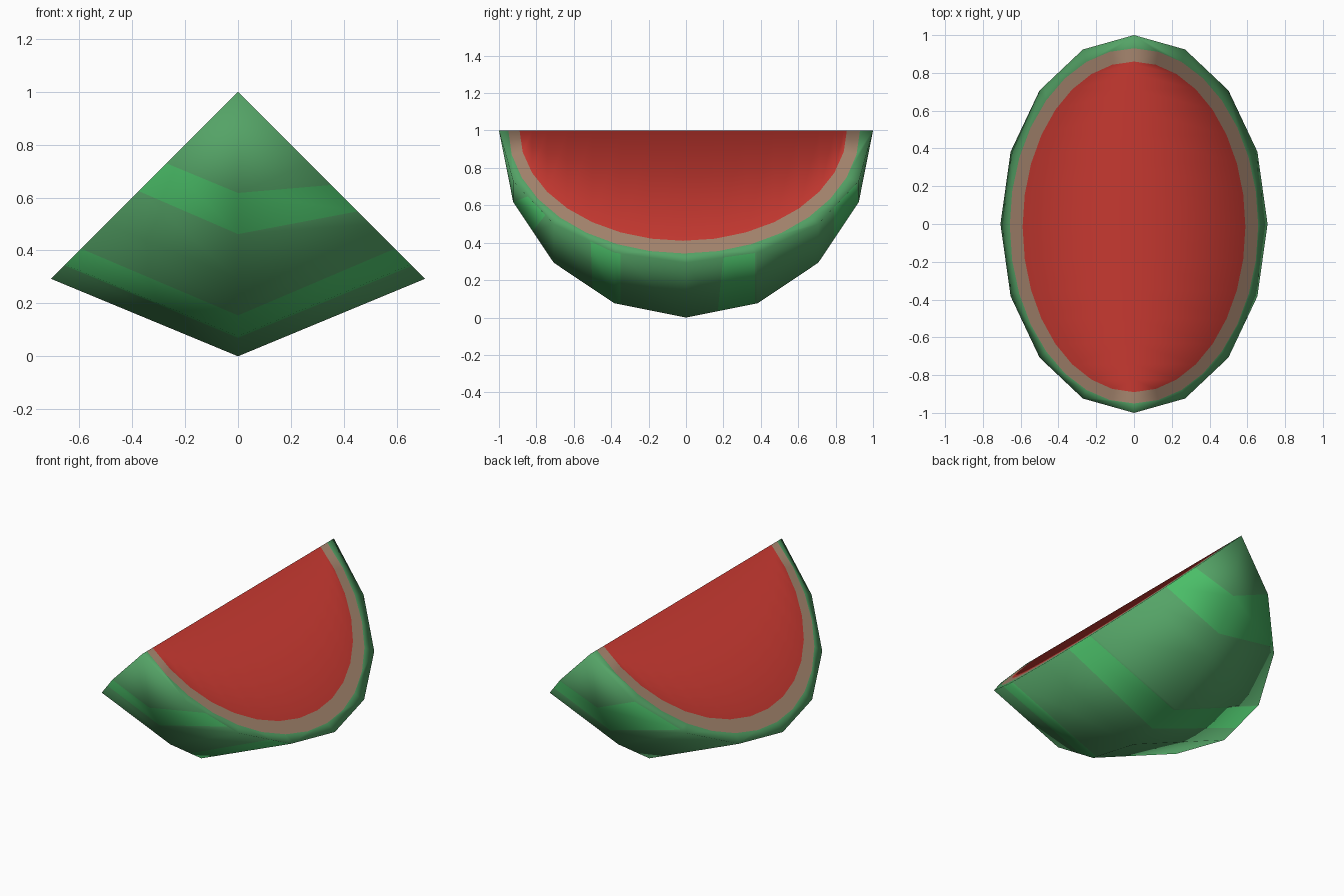
import bpy, bmesh, math
from mathutils import Vector

if "Cube" in bpy.data.objects:
    bpy.data.objects.remove(bpy.data.objects["Cube"])

RIND, STRIPE, PITH, FLESH = range(4)
COLOURS = [("rind_green", (0.089, 0.366, 0.133)),
           ("stripe_green", (0.069, 0.515, 0.138)),
           ("pith_tan", (0.376, 0.235, 0.156)),
           ("flesh_red", (0.565, 0.040, 0.030))]
H = math.sqrt(0.5)

bm = bmesh.new()
cache = {}


def vert(x, y, z):
    key = (round(x, 5), round(y, 5), round(z, 5))
    if key not in cache:
        cache[key] = bm.verts.new((x, y, z))
    return cache[key]


def face(points, mat):
    vs = []
    for p in points:
        v = vert(*p)
        if v not in vs:
            vs.append(v)
    if len(vs) > 2:
        bm.faces.new(vs).material_index = mat


def half_oval(n, half_len, depth, shift=0.0):
    """Points (y, distance from the top edge) from the front tip to the back tip."""
    return [(shift - half_len * math.cos(math.pi * i / n),
             depth * math.sin(math.pi * i / n)) for i in range(n + 1)]


outer = half_oval(8, 1.0, 1.0)
pith = half_oval(16, 0.94, 0.93, -0.01)
flesh = half_oval(16, 0.875, 0.834, -0.015)

for s in (-1, 1):
    def cut(p):
        return (s * H * p[1], p[0], 1 - H * p[1])

    # rind: one wide segment on each side of the bottom edge
    for a, b in zip(outer, outer[1:]):
        face([cut(a), cut(b), (0, b[0], 1 - b[1]), (0, a[0], 1 - a[1])], RIND)
    # green rim of the cut face
    for i in range(8):
        face([cut(outer[i]), cut(outer[i + 1])] +
             [cut(pith[j]) for j in (2 * i + 2, 2 * i + 1, 2 * i)], RIND)
    # pith band and red flesh
    for i in range(16):
        face([cut(pith[i]), cut(pith[i + 1]), cut(flesh[i + 1]), cut(flesh[i])], PITH)
        face([cut(flesh[i]), cut(flesh[i + 1]),
              (0, flesh[i + 1][0], 1), (0, flesh[i][0], 1)], FLESH)

bmesh.ops.recalc_face_normals(bm, faces=bm.faces[:])

# stripes: y of each border at the left cut, the bottom edge and the right cut
STRIPES = [((-0.92, -0.92, -0.84), (-0.825, -0.82, -0.75)),
           ((-0.51, -0.50, -0.51), (-0.36, -0.35, -0.35)),
           ((0.13, 0.17, 0.20), (0.37, 0.37, 0.37)),
           ((0.73, 0.79, 0.79), (0.92, 0.92, 0.91))]


def slope(border, s):
    edge_y = border[1 + s]
    return (edge_y - border[1]) / (s * H * math.sqrt(1 - edge_y ** 2))


def rind_faces(s):
    bm.normal_update()
    return [f for f in bm.faces if f.normal.z < 0 and f.calc_center_median().x * s > 0]


for s in (-1, 1):
    for border in [b for stripe in STRIPES for b in stripe]:
        faces = rind_faces(s)
        edges = list({e for f in faces for e in f.edges})
        verts = list({v for f in faces for v in f.verts})
        bmesh.ops.bisect_plane(bm, geom=verts + edges + faces, dist=0.008,
                               plane_co=Vector((0, border[1], 0)),
                               plane_no=Vector((-slope(border, s), 1, 0)).normalized())
    for f in rind_faces(s):
        c = f.calc_center_median()
        for lo, hi in STRIPES:
            if lo[1] + slope(lo, s) * c.x < c.y < hi[1] + slope(hi, s) * c.x:
                f.material_index = STRIPE

for f in bm.faces:
    f.smooth = True

mesh = bpy.data.meshes.new("melon_wedge")
bm.to_mesh(mesh)
bm.free()
for name, rgb in COLOURS:
    m = bpy.data.materials.new(name)
    m.diffuse_color = (*rgb, 1)
    m.use_nodes = True
    m.node_tree.nodes["Principled BSDF"].inputs["Base Color"].default_value = m.diffuse_color
    mesh.materials.append(m)
bpy.context.collection.objects.link(bpy.data.objects.new("melon_wedge", mesh))
